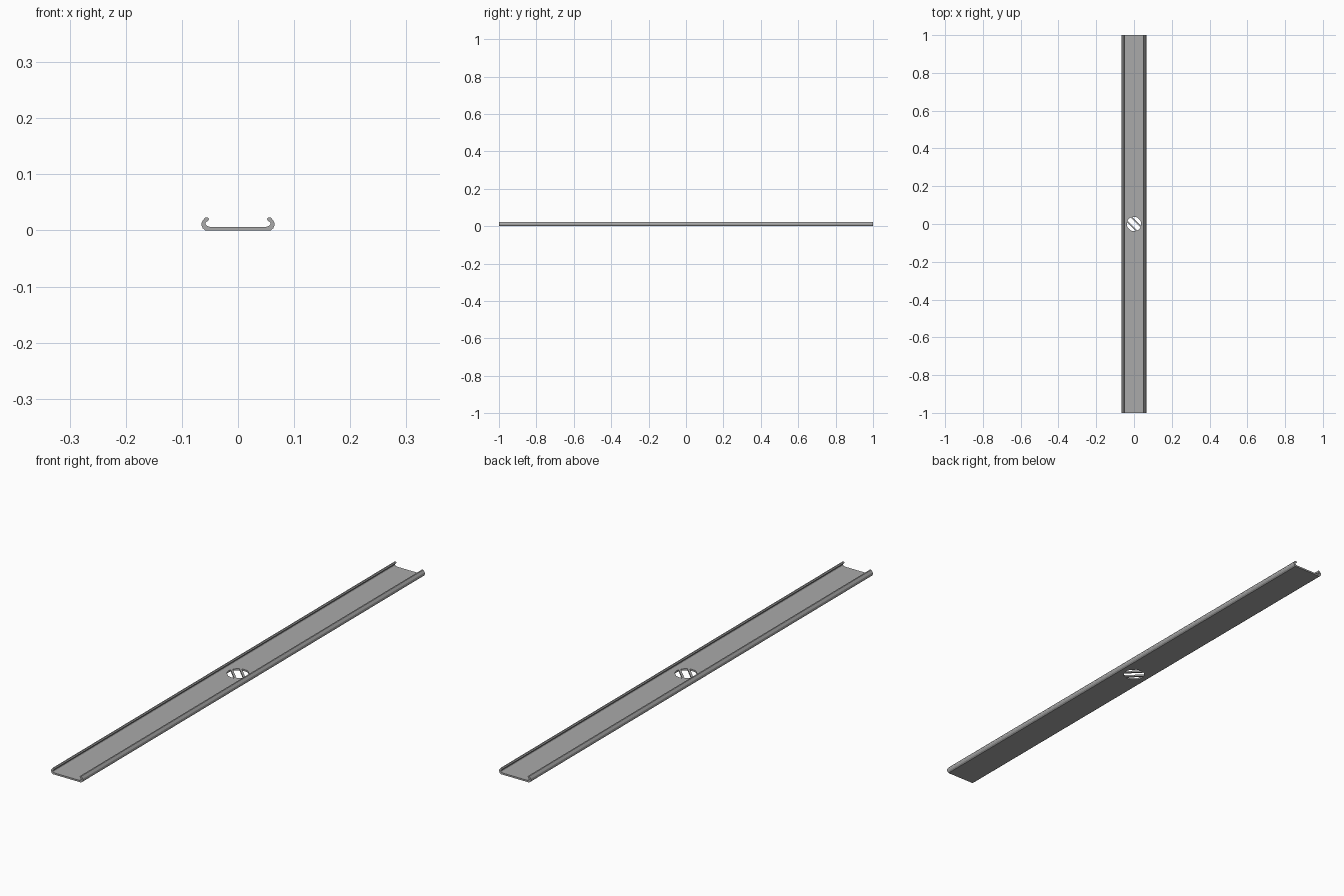
import bpy, bmesh, math

cube = bpy.data.objects.get("Cube")
if cube:
    bpy.data.objects.remove(cube, do_unlink=True)

steel = bpy.data.materials.new("grey_steel")
steel.use_nodes = True
colour = (0.40, 0.40, 0.40, 1)
steel.diffuse_color = colour
steel.node_tree.nodes["Principled BSDF"].inputs["Base Color"].default_value = colour


def prism(name, outline, offset):
    """Extrude a closed outline of 3D points along an offset."""
    bm = bmesh.new()
    face = bm.faces.new([bm.verts.new(p) for p in outline])
    side = bmesh.ops.extrude_face_region(bm, geom=[face])
    verts = [v for v in side["geom"] if isinstance(v, bmesh.types.BMVert)]
    bmesh.ops.translate(bm, verts=verts, vec=offset)
    bmesh.ops.recalc_face_normals(bm, faces=bm.faces)
    mesh = bpy.data.meshes.new(name)
    bm.to_mesh(mesh)
    bm.free()
    mesh.materials.append(steel)
    obj = bpy.data.objects.new(name, mesh)
    bpy.context.collection.objects.link(obj)
    return obj


# Half of the channel section: underside, curled lip, then floor
half = [(0.058, 0.0), (0.063, 0.004), (0.0655, 0.010), (0.0645, 0.015),
        (0.0585, 0.0232), (0.054, 0.0235), (0.0512, 0.0205), (0.0535, 0.017),
        (0.0575, 0.0145), (0.058, 0.011), (0.055, 0.008), (0.050, 0.0062)]
section = half + [(-x, z) for x, z in reversed(half)]
rail = prism("channel_rail", [(x, -1, z) for x, z in section], (0, 2, 0))


# Three diagonal slots trimmed to a round outline
def slot_outline(low, high, radius=0.038, steps=5):
    a, b = math.asin(low / radius), math.asin(high / radius)
    arc = [a + (b - a) * i / steps for i in range(steps + 1)]
    pts = [(radius * math.cos(t), radius * math.sin(t)) for t in arc]
    pts += [(-u, v) for u, v in reversed(pts)]
    r = math.sqrt(0.5)
    return [((v - u) * r, (v + u) * r, -0.02) for u, v in pts]


for low, high in ((-0.036, -0.019), (-0.0115, 0.0115), (0.019, 0.036)):
    cutter = prism("slot_cutter", slot_outline(low, high), (0, 0, 0.06))
    cutter.hide_render = True
    cutter.hide_viewport = True
    cut = rail.modifiers.new("slot", 'BOOLEAN')
    cut.operation = 'DIFFERENCE'
    cut.solver = 'EXACT'
    cut.object = cutter
